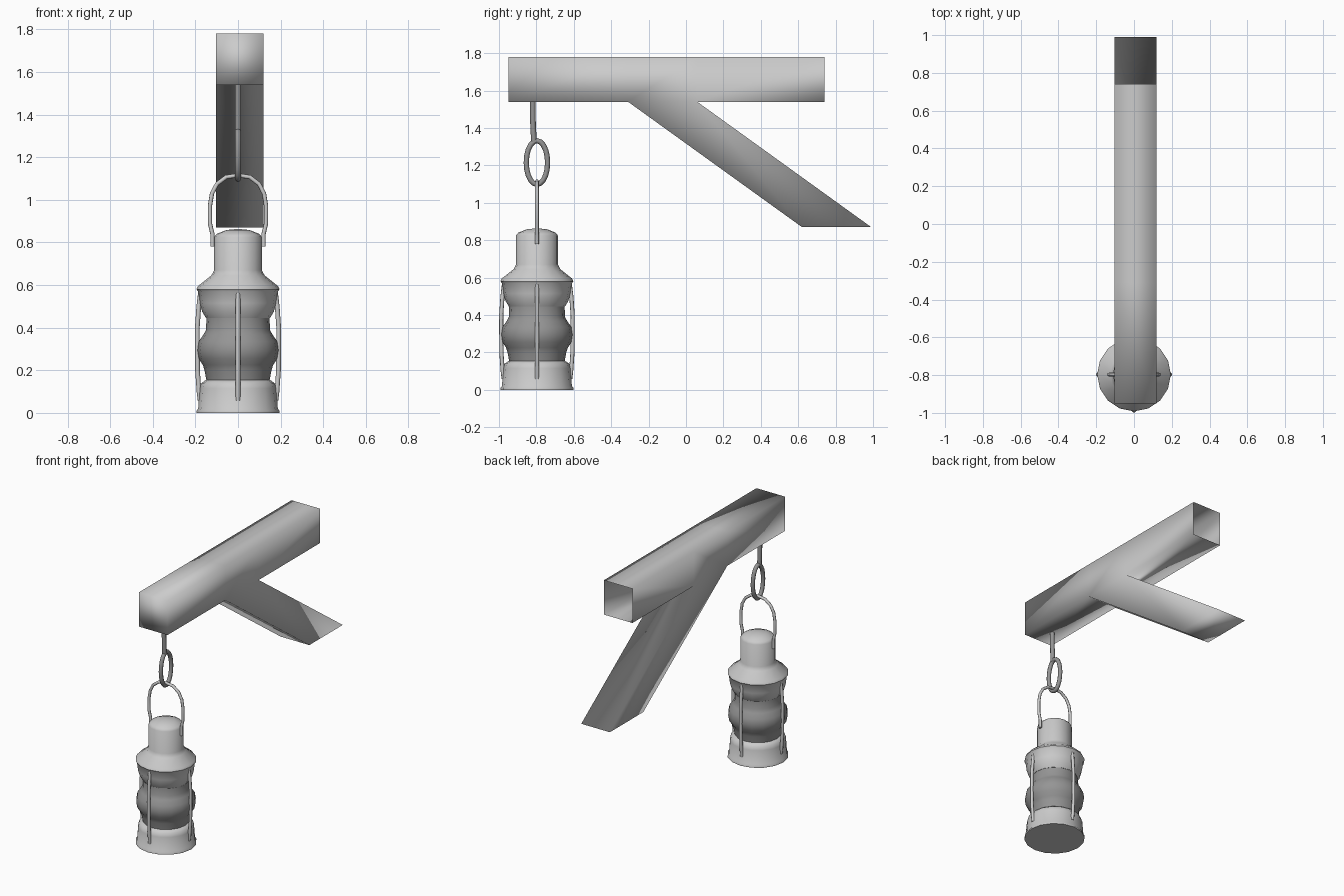
import bpy, bmesh, math
from math import sin, cos, pi, radians

if "Cube" in bpy.data.objects:
    bpy.data.objects.remove(bpy.data.objects["Cube"])

CY = -0.797  # lantern axis in y

dark = bpy.data.materials.new("dark_grey")
dark.diffuse_color = (0.3, 0.3, 0.3, 1)
dark.use_nodes = True
dark.node_tree.nodes["Principled BSDF"].inputs["Base Color"].default_value = dark.diffuse_color


def finish(bm, name, mat=None, angle=None):
    bmesh.ops.recalc_face_normals(bm, faces=bm.faces)
    me = bpy.data.meshes.new(name)
    bm.to_mesh(me)
    bm.free()
    ob = bpy.data.objects.new(name, me)
    bpy.context.collection.objects.link(ob)
    if mat:
        me.materials.append(mat)
    for p in me.polygons:
        p.use_smooth = True
    if angle:
        bpy.ops.object.select_all(action='DESELECT')
        ob.select_set(True)
        bpy.context.view_layer.objects.active = ob
        bpy.ops.object.shade_smooth_by_angle(angle=radians(angle))
    return ob


def lathe(name, profile, mat=None, n=16):
    """Spin an (r, z) profile round the lantern axis."""
    bm = bmesh.new()
    rings = []
    for r, z in profile:
        if r == 0:
            rings.append([bm.verts.new((0, CY, z))] * n)
        else:
            rings.append([bm.verts.new((r * cos(2 * pi * i / n), CY + r * sin(2 * pi * i / n), z))
                          for i in range(n)])
    for a, b in zip(rings, rings[1:]):
        for i in range(n):
            j = (i + 1) % n
            bm.faces.new(list(dict.fromkeys((a[i], a[j], b[j], b[i]))))
    return finish(bm, name, mat, 42)


def tube(name, pts, radius, cyclic=False, mat=None):
    cu = bpy.data.curves.new(name, 'CURVE')
    cu.dimensions = '3D'
    cu.bevel_depth = radius
    cu.bevel_resolution = 2
    cu.use_fill_caps = True
    sp = cu.splines.new('POLY')
    sp.points.add(len(pts) - 1)
    for p, co in zip(sp.points, pts):
        p.co = (*co, 1)
    sp.use_cyclic_u = cyclic
    ob = bpy.data.objects.new(name, cu)
    bpy.context.collection.objects.link(ob)
    bpy.ops.object.select_all(action='DESELECT')
    ob.select_set(True)
    bpy.context.view_layer.objects.active = ob
    bpy.ops.object.convert(target='MESH')
    ob = bpy.context.object
    if mat:
        ob.data.materials.clear()
        ob.data.materials.append(mat)
    bpy.ops.object.shade_smooth_by_angle(angle=radians(50))
    return ob


# Beam and slanted brace: one smooth timber piece, open at the rear end
yz = [(-0.95, 1.54), (-0.31, 1.54), (0.06, 1.54), (0.74, 1.54),
      (0.74, 1.78), (0.06, 1.78), (-0.31, 1.78), (-0.95, 1.78),
      (0.62, 0.87), (0.99, 0.87)]
bm = bmesh.new()
L, R = [[bm.verts.new((x, y, z)) for y, z in yz] for x in (-0.103, 0.119)]
for q in ((0, 1, 6, 7), (1, 2, 5, 6), (2, 3, 4, 5), (8, 9, 2, 1)):
    for side in (L, R):
        bm.faces.new([side[i] for i in q])
for a, b in ((0, 1), (1, 8), (8, 9), (9, 2), (2, 3), (4, 5), (5, 6), (6, 7), (7, 0)):
    bm.faces.new((L[a], L[b], R[b], R[a]))
finish(bm, "beam_and_brace")

# Hanging pin and chain link
tube("hanging_pin", [(0, -0.819, 1.56), (0, -0.819, 1.45), (0, -0.813, 1.32)], 0.015, mat=dark)
tube("chain_link", [(0, CY + 0.057 * cos(t * pi / 10), 1.215 + 0.117 * sin(t * pi / 10))
                    for t in range(20)], 0.014, True, dark)

# Carrying handle
half = [(0.12, 0.78), (0.12, 0.84), (0.132, 0.89), (0.132, 0.97), (0.122, 1.03),
        (0.098, 1.075), (0.055, 1.107)]
arch = half + [(0, 1.115)] + [(-x, z) for x, z in reversed(half)]
tube("handle", [(x, CY, z) for x, z in arch], 0.01)

# Lantern body
lathe("lantern_base", [(0, 0), (0.195, 0), (0.195, 0.01), (0.187, 0.02), (0.18, 0.115),
                       (0.172, 0.14), (0.15, 0.155), (0.13, 0.155)])
lathe("lantern_glass", [(0.148, 0.15), (0.157, 0.2), (0.165, 0.225), (0.185, 0.255),
                        (0.192, 0.295), (0.185, 0.335), (0.162, 0.367), (0.15, 0.39),
                        (0.148, 0.45)], dark)
lathe("lantern_top", [(0.13, 0.445), (0.15, 0.445), (0.168, 0.475), (0.18, 0.515), (0.187, 0.57),
                      (0.195, 0.58), (0.188, 0.595), (0.125, 0.645), (0.112, 0.67),
                      (0.112, 0.825), (0.1, 0.84), (0.055, 0.858), (0, 0.864)])

# Four guard bars
bar = [(0.178, 0.06), (0.183, 0.1), (0.19, 0.2), (0.191, 0.4), (0.184, 0.5), (0.176, 0.565)]
for k in range(4):
    c, s = cos(k * pi / 2), sin(k * pi / 2)
    tube(f"guard_bar_{k + 1}", [(r * c, CY + r * s, z) for r, z in bar], 0.011)
